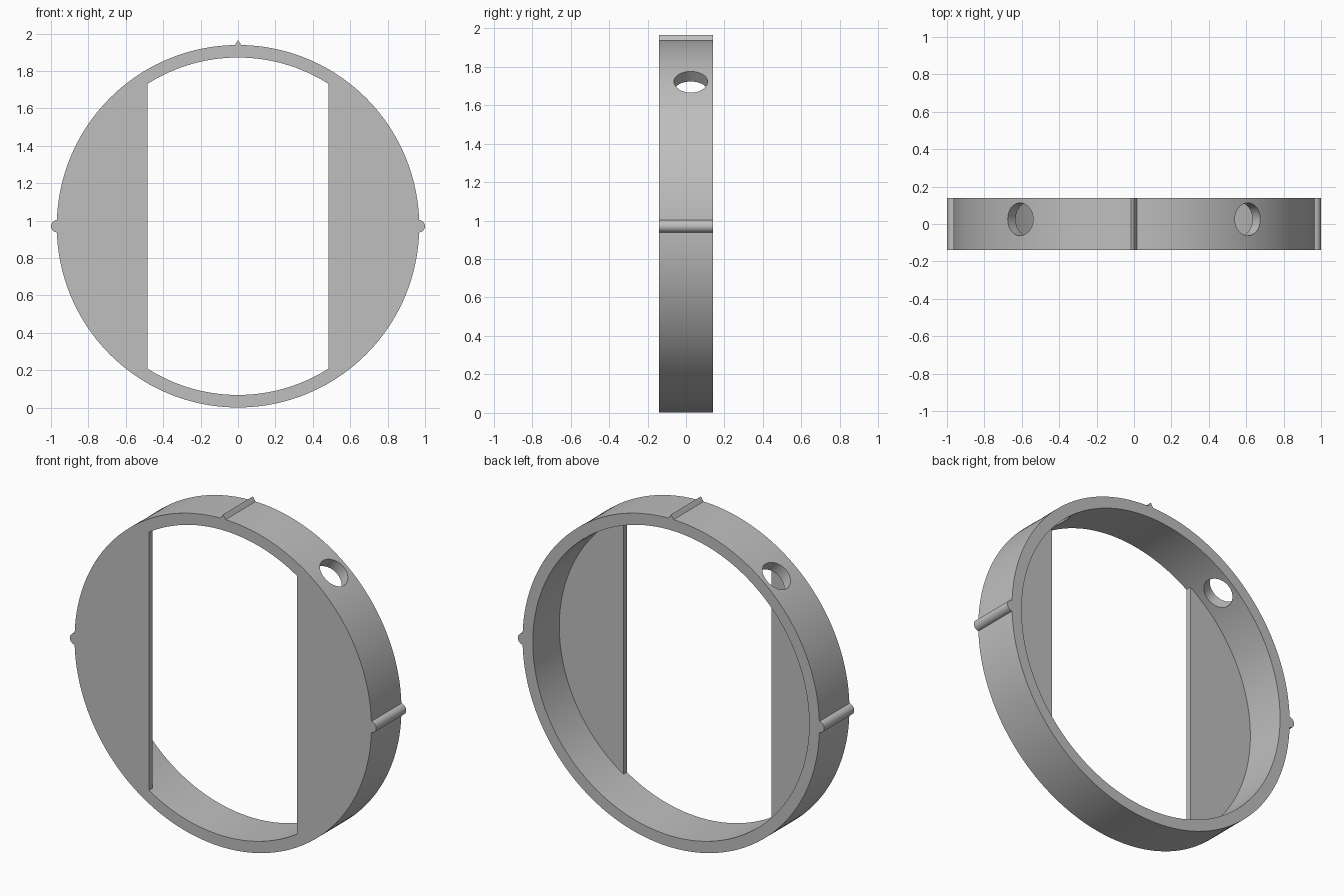
import bpy
import bmesh
from math import sin, cos, acos, pi, radians
from mathutils import Vector, Matrix

cube = bpy.data.objects.get("Cube")
if cube:
    bpy.data.objects.remove(cube, do_unlink=True)

CENTRE = 0.97      # height of the ring's axis
OUTER = 0.969
INNER = 0.902
HALF = 0.14        # half the ring's depth
PLATE = 0.033      # thickness of the front plates
SLOT = 0.483       # half width of the opening
SEGMENTS = 160

grey = bpy.data.materials.new("grey")
grey.use_nodes = True
colour = (0.52, 0.52, 0.52, 1)
grey.diffuse_color = colour
grey.node_tree.nodes["Principled BSDF"].inputs["Base Color"].default_value = colour


def arc(radius, start, end, count, cx=0, cz=0):
    step = (end - start) / count
    return [(cx + radius * cos(start + i * step), cz + radius * sin(start + i * step))
            for i in range(count + 1)]


def prism(name, outline, y0=-HALF, y1=HALF):
    """Extrude an outline in the x-z plane along y."""
    bm = bmesh.new()
    face = bm.faces.new([bm.verts.new((x, y0, z + CENTRE)) for x, z in outline])
    moved = bmesh.ops.extrude_face_region(bm, geom=[face])["geom"]
    verts = [v for v in moved if isinstance(v, bmesh.types.BMVert)]
    bmesh.ops.translate(bm, verts=verts, vec=(0, y1 - y0, 0))
    bmesh.ops.recalc_face_normals(bm, faces=bm.faces)
    return add_object(name, bm)


def add_object(name, bm):
    mesh = bpy.data.meshes.new(name)
    bm.to_mesh(mesh)
    bm.free()
    mesh.materials.append(grey)
    obj = bpy.data.objects.new(name, mesh)
    bpy.context.collection.objects.link(obj)
    return obj


def combine(body, part, operation):
    """Apply a boolean and remove the used part."""
    mod = body.modifiers.new(part.name, 'BOOLEAN')
    mod.operation = operation
    mod.solver = 'EXACT'
    mod.object = part
    bpy.context.view_layer.objects.active = body
    bpy.ops.object.modifier_apply(modifier=mod.name)
    bpy.data.objects.remove(part, do_unlink=True)


# Round band
ring = prism("ring_frame", arc(OUTER, 0, 2 * pi, SEGMENTS)[:-1])
bore = prism("bore", arc(INNER, 0, 2 * pi, SEGMENTS)[:-1], -1, 1)
combine(ring, bore, 'DIFFERENCE')

# Front plates, rooted inside the band, and round side ribs
root = (OUTER + INNER) / 2
reach = acos(SLOT / root)
for side, turn in (("left", 0), ("right", pi)):
    plate = prism(side + "_plate", arc(root, turn - reach, turn + reach, 64),
                  -HALF, -HALF + PLATE)
    combine(ring, plate, 'UNION')
    rib = prism(side + "_rib", arc(0.033, 0, 2 * pi, 32, cx=cos(turn) * 0.967)[:-1])
    combine(ring, rib, 'UNION')

# Pointed ridge on top
ridge = prism("top_ridge", [(-0.022, 0.96), (0.022, 0.96), (0, 0.995)])
combine(ring, ridge, 'UNION')

# Radial holes through the upper band
for angle in (radians(51), radians(129)):
    direction = Vector((cos(angle), 0, sin(angle)))
    bm = bmesh.new()
    bmesh.ops.create_cone(
        bm, cap_ends=True, segments=48, radius1=0.0875, radius2=0.0875, depth=0.3,
        matrix=Matrix.Translation(direction * root + Vector((0, 0.025, CENTRE)))
        @ direction.to_track_quat('Z', 'Y').to_matrix().to_4x4())
    combine(ring, add_object("hole", bm), 'DIFFERENCE')

# Smooth curved walls, keep corners sharp
bpy.ops.object.select_all(action='DESELECT')
ring.select_set(True)
bpy.context.view_layer.objects.active = ring
bpy.ops.object.shade_smooth_by_angle(angle=radians(30))
